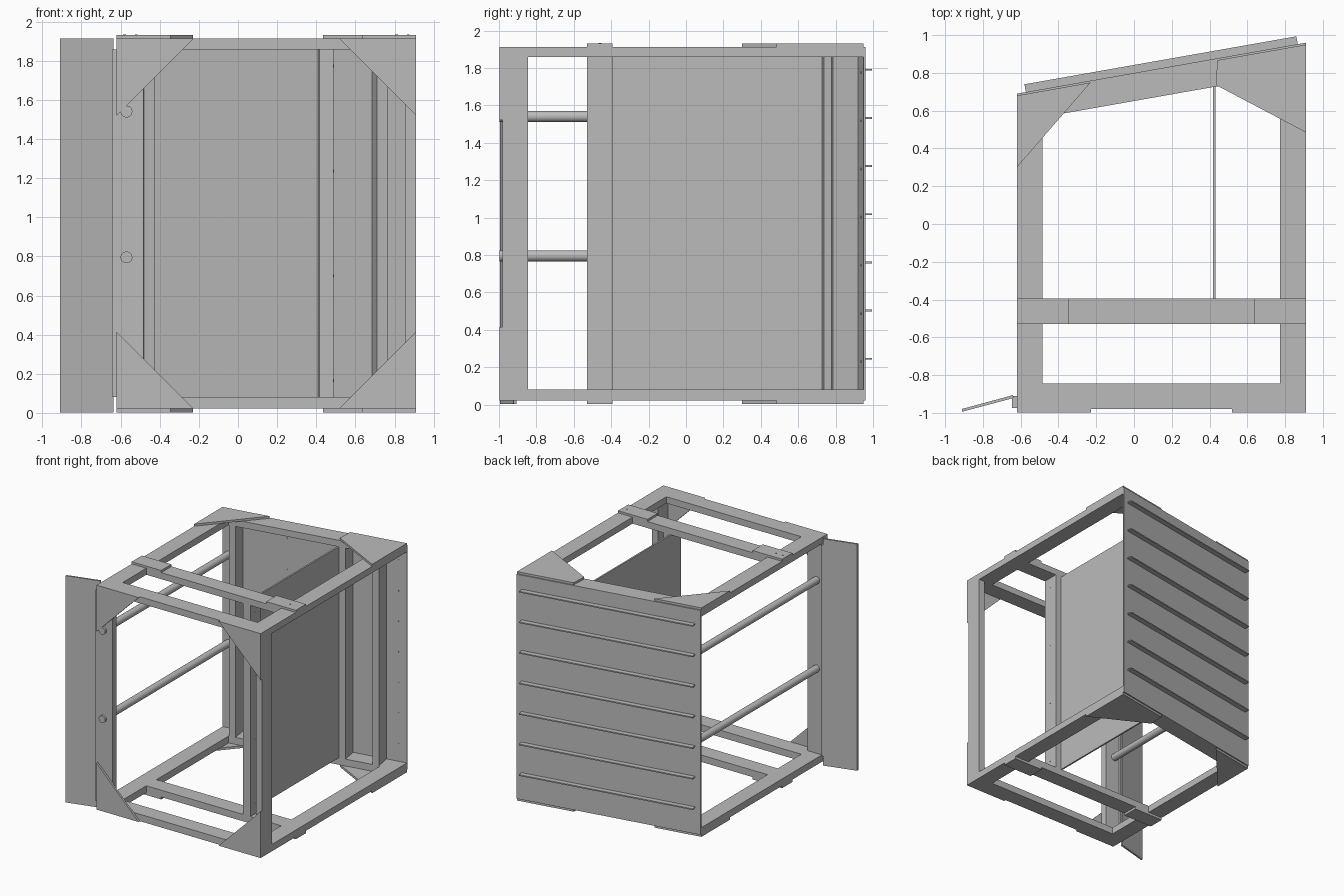
import bpy, bmesh, math
from mathutils import Vector, Matrix

cube = bpy.data.objects.get("Cube")
if cube:
    bpy.data.objects.remove(cube, do_unlink=True)

grey = bpy.data.materials.new("plain grey")
grey.use_nodes = True
grey.diffuse_color = (0.5, 0.5, 0.5, 1)
grey.node_tree.nodes["Principled BSDF"].inputs["Base Color"].default_value = (0.5, 0.5, 0.5, 1)


def finish(name, bm):
    bmesh.ops.recalc_face_normals(bm, faces=bm.faces)
    mesh = bpy.data.meshes.new(name)
    bm.to_mesh(mesh)
    bm.free()
    mesh.materials.append(grey)
    ob = bpy.data.objects.new(name, mesh)
    bpy.context.collection.objects.link(ob)
    return ob


def prism(name, outline, low, high, axis="z"):
    """Extrude a plan (xy) outline along z, or an elevation (xz) outline along y."""
    bm = bmesh.new()
    place = (lambda a, b, h: (a, b, h)) if axis == "z" else (lambda a, b, h: (a, h, b))
    face = bm.faces.new([bm.verts.new(place(a, b, low)) for a, b in outline])
    new = bmesh.ops.extrude_face_region(bm, geom=[face])["geom"]
    bmesh.ops.translate(bm, verts=[v for v in new if isinstance(v, bmesh.types.BMVert)],
                        vec=place(0, 0, high - low))
    return finish(name, bm)


def box(name, x0, x1, y0, y1, z0, z1):
    return prism(name, [(x0, y0), (x1, y0), (x1, y1), (x0, y1)], z0, z1)


def rod(name, start, end, radius, sides):
    start, end = Vector(start), Vector(end)
    way = end - start
    bm = bmesh.new()
    turn = way.to_track_quat("Z", "Y").to_matrix().to_4x4()
    bmesh.ops.create_cone(bm, cap_ends=True, segments=sides, radius1=radius, radius2=radius,
                          depth=way.length, matrix=Matrix.Translation((start + end) / 2) @ turn)
    ob = finish(name, bm)
    for p in ob.data.polygons:
        p.use_smooth = len(p.vertices) == 4
    return ob


# Main dimensions
L, R = -0.62, 0.91                 # outer sides
F = -0.98                          # front of the frame
W, T = 0.136, 0.056                # board width and thickness
Z0, Z1, Z2, Z3 = 0.022, 0.08, 1.858, 1.913
PLATE = 0.018
SKIN = 0.01                        # back sheet thickness
ANGLE = math.radians(10)
U = Vector((math.cos(ANGLE), math.sin(ANGLE)))
N = Vector((-U.y, U.x))
CORNER = Vector((L, 0.69))


def back_y(x, depth=0):
    return CORNER.y + (x - L) * math.tan(ANGLE) - depth / U.x


def slant(s, depth):
    return tuple(CORNER + U * s - N * depth)


def slant_box(name, s0, s1, d0, d1, z0, z1):
    return prism(name, [slant(s0, d0), slant(s1, d0), slant(s1, d1), slant(s0, d1)], z0, z1)


def back_band(name, d0, d1, z0, z1):
    return prism(name, [(L, back_y(L, d0)), (R, back_y(R, d0)),
                        (R, back_y(R, d1)), (L, back_y(L, d1))], z0, z1)


# Top and bottom frames with their plates
DEPTH = SKIN + W
for level, z0, z1, p0, p1 in (("bottom", Z0, Z1, Z0 - 0.02, Z0), ("top", Z2, Z3, Z3, Z3 + PLATE)):
    box(level + "_front_rail", L, R, F, F + W, z0, z1)
    back_band(level + "_back_rail", SKIN, DEPTH, z0, z1)
    for side, x0, x1 in (("right", L, L + W), ("left", R - W, R)):
        prism(f"{level}_{side}_rail", [(x0, F + W), (x1, F + W), (x1, back_y(x1, DEPTH)),
                                       (x0, back_y(x0, DEPTH))], z0, z1)
    box(level + "_cross_rail", L + W, R - W, -0.53, -0.394, z0, z1)
    for side, x0, x1 in (("right", L, -0.345), ("left", 0.635, R)):
        box(f"{level}_{side}_joint_plate", x0, x1, -0.53, -0.394, p0, p1)
    prism(level + "_back_right_gusset", [(L, 0.3), (-0.23, back_y(-0.23, SKIN)),
                                         (L, back_y(L, SKIN))], p0, p1)
    prism(level + "_back_left_gusset", [(R, 0.485), (R, back_y(R, SKIN)),
                                        (0.44, back_y(0.44, SKIN)), (0.435, 0.735)], p0, p1)

# Front corner gussets
LEG = 0.392
for side, x, sx in (("right", L, 1), ("left", R, -1)):
    for level, z, sz in (("bottom", Z0, 1), ("top", Z3, -1)):
        prism(f"{level}_{side}_front_gusset", [(x, z), (x + sx * LEG, z), (x, z + sz * LEG)],
              F - PLATE, F, "y")

# Upright posts
box("front_right_post", L, L + W, F, F + T, Z1, Z2)
box("front_left_post", R - T, R, F, F + W, Z1, Z2)
box("middle_post", 0.431, 0.431 + T, -0.53, -0.394, Z1, Z2)
for name, s in (("right", 0.116), ("middle", 1.042), ("left", 1.324)):
    slant_box(f"back_{name}_post", s, s + T, SKIN, DEPTH, Z1, Z2)

# Divider and back sheet
box("divider_panel", 0.417, 0.431, -0.53, back_y(0.417, SKIN), Z1, Z2)
back_band("back_panel", 0, SKIN, Z0, Z3)

# Shelf-like battens on the outside of the back
SPACING = 0.2575
for i in range(7):
    z = 0.245 + i * SPACING
    slant_box(f"back_batten_{i + 1}", 0.048, 1.51, -0.042, 0, z - 0.005, z + 0.005)

# Round bars along the open side
for i, z in enumerate((0.795, 1.54)):
    rod(f"side_bar_{i + 1}", (-0.57, F - PLATE, z), (-0.57, back_y(-0.57, SKIN), z), 0.03, 32)

# Door leaf, slightly open, and its hinge strip
prism("door", [(-0.91, -0.994), (-0.637, -0.921), (-0.641, -0.906), (-0.914 + 0.004, -0.979)], 0.003, 1.913)
box("hinge_strip", -0.645, L, -0.975, -0.91, Z1, Z2)

# Screw heads
SCREW = 0.007
for i in range(4):
    z = 0.165 + i * 0.536
    rod("post_screw", (0.487, -0.465, z), (0.49, -0.465, z), SCREW, 8)
for x in (-0.58, -0.52, 0.81, 0.87):
    rod("plate_screw", (x, -0.46, Z3 + PLATE), (x, -0.46, Z3 + PLATE + 0.002), SCREW, 8)
for x in (-0.085, 0.38, 0.84):
    for i in range(7):
        y, z = back_y(x, SKIN), 0.23 + i * SPACING
        rod("back_screw", (x, y, z), (x, y - 0.003, z), 0.005, 8)
